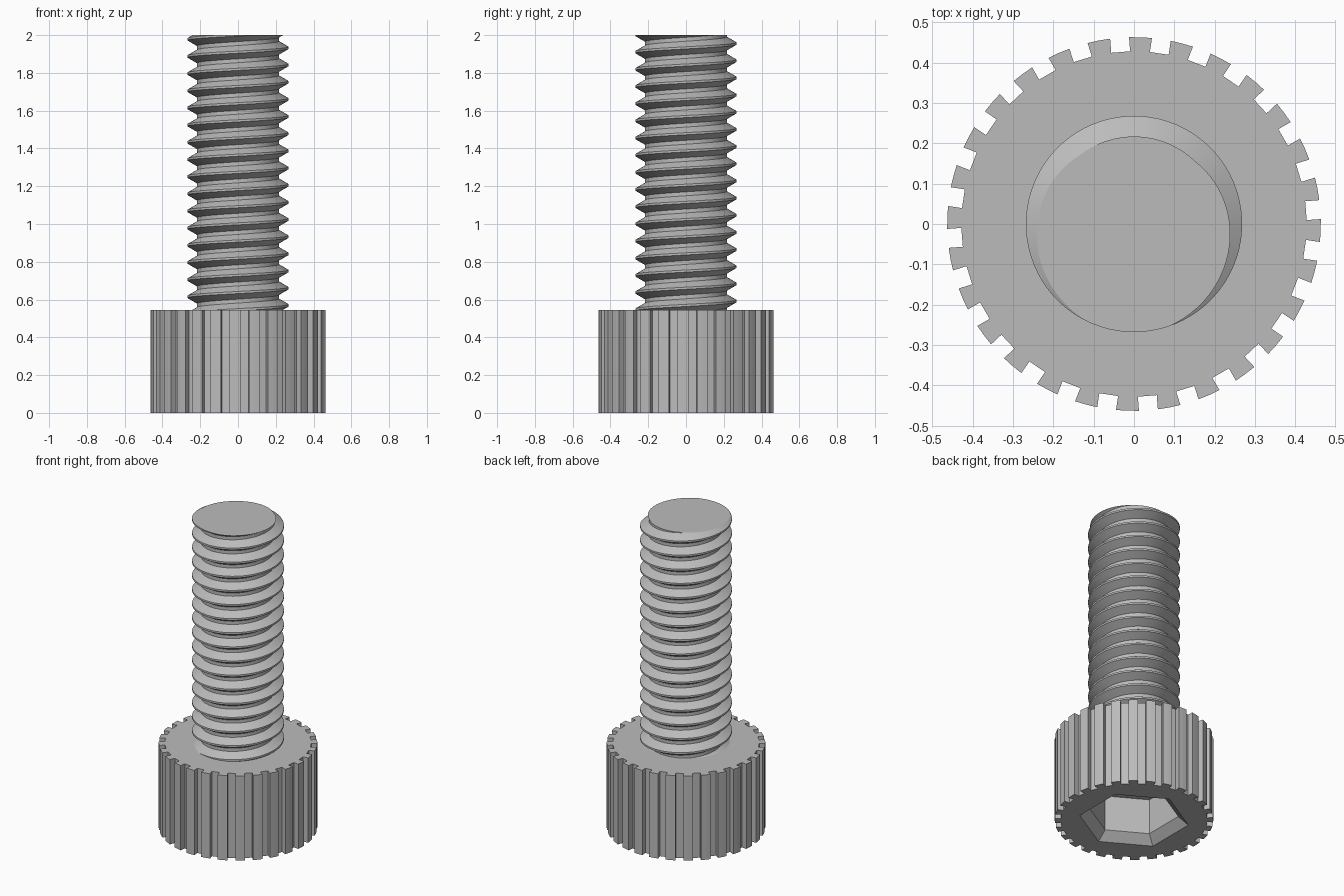
import bpy, bmesh
from math import sin, cos, asin, tan, pi, radians

cube = bpy.data.objects.get("Cube")
if cube:
    bpy.data.objects.remove(cube, do_unlink=True)

# Main sizes
HEAD_TOP, TOTAL = 0.546, 2.0
TIP_R, SLOT_R, SLOT_HALF, TEETH = 0.463, 0.428, 0.0235, 28
MAJOR, MINOR, PITCH = 0.268, 0.217, 0.0909
HEX_R, CHAMFER, SOCKET_DEPTH = 0.262, 0.052, 0.28

steel = bpy.data.materials.new("steel grey")
steel.use_nodes = True
GREY = (0.5, 0.5, 0.5, 1)
steel.diffuse_color = GREY
steel.node_tree.nodes["Principled BSDF"].inputs["Base Color"].default_value = GREY


def finish(bm, name):
    bmesh.ops.recalc_face_normals(bm, faces=bm.faces[:])
    mesh = bpy.data.meshes.new(name)
    bm.to_mesh(mesh)
    bm.free()
    mesh.materials.append(steel)
    obj = bpy.data.objects.new(name, mesh)
    bpy.context.collection.objects.link(obj)
    return obj


def ring(bm, polar, z):
    return [bm.verts.new((r * cos(a), r * sin(a), z)) for r, a in polar]


def walls(bm, low, high):
    n = len(low)
    for i in range(n):
        j = (i + 1) % n
        bm.faces.new((low[i], low[j], high[j], high[i]))


def hexagon(radius):
    return [(radius, pi / 6 + k * pi / 3) for k in range(6)]


# Knurled outline: parallel-sided slots between the teeth
outline = []
step = 2 * pi / TEETH
tip, root = asin(SLOT_HALF / TIP_R), asin(SLOT_HALF / SLOT_R)
for k in range(TEETH):
    tooth = radians(-2) + k * step
    slot = tooth + step / 2
    outline += [(TIP_R, tooth), (TIP_R, slot - tip), (SLOT_R, slot - root),
                (SLOT_R, slot + root), (TIP_R, slot + tip)]

# Head with its chamfered hexagonal socket
bm = bmesh.new()
base = ring(bm, outline, 0)
top = ring(bm, outline, HEAD_TOP)
mouth = ring(bm, hexagon(HEX_R + CHAMFER * 1.15), 0)
throat = ring(bm, hexagon(HEX_R), CHAMFER)
floor = ring(bm, hexagon(HEX_R), SOCKET_DEPTH)
walls(bm, base, top)
walls(bm, mouth, throat)
walls(bm, throat, floor)
bm.faces.new(top)
bm.faces.new(floor)
rim = [bm.edges.get((loop[i - 1], loop[i])) for loop in (base, mouth) for i in range(len(loop))]
bmesh.ops.triangle_fill(bm, edges=rim, use_beauty=True, normal=(0, 0, -1))
finish(bm, "knurled_head")

# Threaded shank: a thread profile swept along a right-hand helix
SEGMENTS, TURNS = 72, 20
flat = PITCH / 16
foot = flat + (MAJOR - MINOR) * tan(radians(30))
profile = [(MINOR, -foot), (MAJOR, -flat), (MAJOR, flat), (MINOR, foot), (MINOR, PITCH - foot)]
crest_at_end = radians(267)

bm = bmesh.new()
columns = []
for i in range(SEGMENTS * TURNS + 1):
    turn = i / SEGMENTS - TURNS + 2
    a = crest_at_end + 2 * pi * turn
    columns.append([bm.verts.new((r * cos(a), r * sin(a), TOTAL + PITCH * turn + dz))
                    for r, dz in profile])
for left, right in zip(columns, columns[1:]):
    for j in range(len(profile) - 1):
        bm.faces.new((left[j], right[j], right[j + 1], left[j + 1]))
bmesh.ops.remove_doubles(bm, verts=bm.verts[:], dist=0.0001)

# Cut both ends square and cap them
for z, side in ((TOTAL, 1), (HEAD_TOP - 0.03, -1)):
    cut = bmesh.ops.bisect_plane(bm, geom=bm.verts[:] + bm.edges[:] + bm.faces[:], dist=1e-5,
                                 plane_co=(0, 0, z), plane_no=(0, 0, side), clear_outer=True)
    edges = [e for e in cut["geom_cut"] if isinstance(e, bmesh.types.BMEdge) and e.is_valid]
    bmesh.ops.triangle_fill(bm, edges=edges, use_beauty=True, normal=(0, 0, side))
shank = finish(bm, "threaded_shank")

bpy.ops.object.select_all(action="DESELECT")
shank.select_set(True)
bpy.context.view_layer.objects.active = shank
bpy.ops.object.shade_smooth_by_angle(angle=radians(30))
